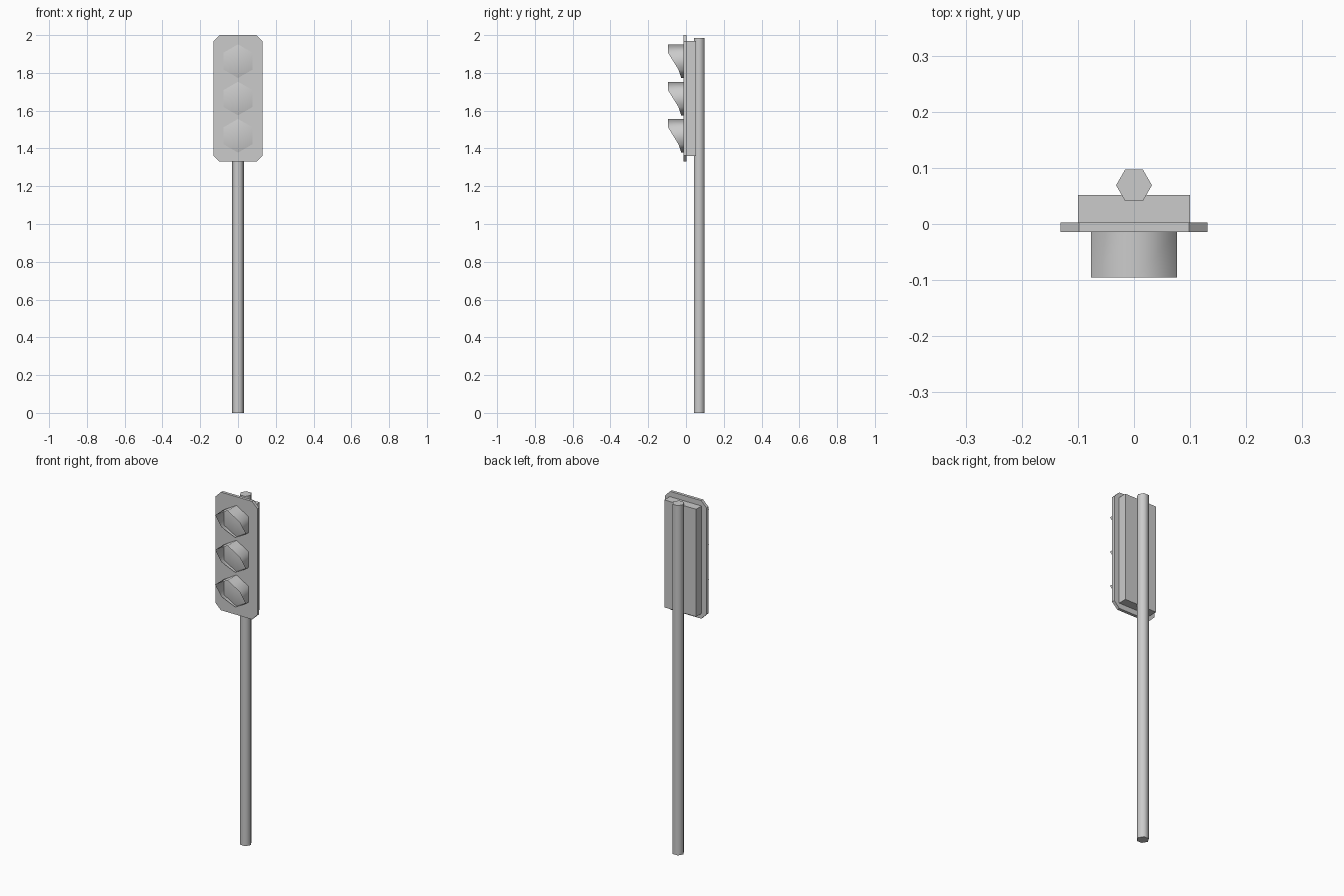
import bpy, bmesh
from math import sin, cos, pi, radians

if "Cube" in bpy.data.objects:
    bpy.data.objects.remove(bpy.data.objects["Cube"])


def make(name, verts, faces, smooth=False):
    mesh = bpy.data.meshes.new(name)
    mesh.from_pydata(verts, [], faces)
    obj = bpy.data.objects.new(name, mesh)
    bpy.context.collection.objects.link(obj)
    if smooth:
        bpy.ops.object.select_all(action='DESELECT')
        obj.select_set(True)
        bpy.context.view_layer.objects.active = obj
        bpy.ops.object.shade_smooth_by_angle(angle=radians(70))
    return obj


def prism(name, ring_a, ring_b, smooth=False):
    n = len(ring_a)
    faces = [tuple(range(n))[::-1], tuple(range(n, 2 * n))]
    faces += [(i, (i + 1) % n, (i + 1) % n + n, i + n) for i in range(n)]
    obj = make(name, ring_a + ring_b, faces, smooth)
    bm = bmesh.new()
    bm.from_mesh(obj.data)
    bmesh.ops.recalc_face_normals(bm, faces=bm.faces)
    bm.to_mesh(obj.data)
    bm.free()
    return obj


def plate(name, outline, y0, y1):
    return prism(name, [(x, y0, z) for x, z in outline],
                 [(x, y1, z) for x, z in outline])


# Six-sided pole behind the head
hexagon = [(0.032 * cos(i * pi / 3), 0.069 + 0.032 * sin(i * pi / 3)) for i in range(6)]
prism("pole", [(x, y, 0) for x, y in hexagon],
      [(x, y, 1.985) for x, y in hexagon], True)

# Signal housing
plate("housing", [(-0.1, 1.36), (0.1, 1.36), (0.1, 1.97), (-0.1, 1.97)], 0.003, 0.052)

# Back board with clipped corners
W, B, T, C = 0.131, 1.33, 2.0, 0.033
plate("back_board", [(-W + C, B), (W - C, B), (W, B + C), (W, T - C),
                     (W - C, T), (-W + C, T), (-W, T - C), (-W, B + C)], -0.014, 0.003)

# Three lamps, each a shallow lens under a cut-away hexagonal visor
R, FACE = 0.089, -0.014
fronts = [-0.095, -0.095, -0.04, -0.025, -0.04, -0.095]
for label, cz in (("top", 1.862), ("middle", 1.664), ("bottom", 1.467)):
    rim = [(R * sin(i * pi / 3), cz + R * cos(i * pi / 3)) for i in range(6)]
    back = [(x, FACE, z) for x, z in rim]
    front = [(x, y, z) for (x, z), y in zip(rim, fronts)]
    make(label + "_visor", back + front,
         [(i, i + 6, (i + 1) % 6 + 6, (i + 1) % 6)[::-1] for i in range(6)], True)
    make(label + "_lens", back + [(0, FACE - 0.02, cz)],
         [(6, (i + 1) % 6, i)[::-1] for i in range(6)], True)
